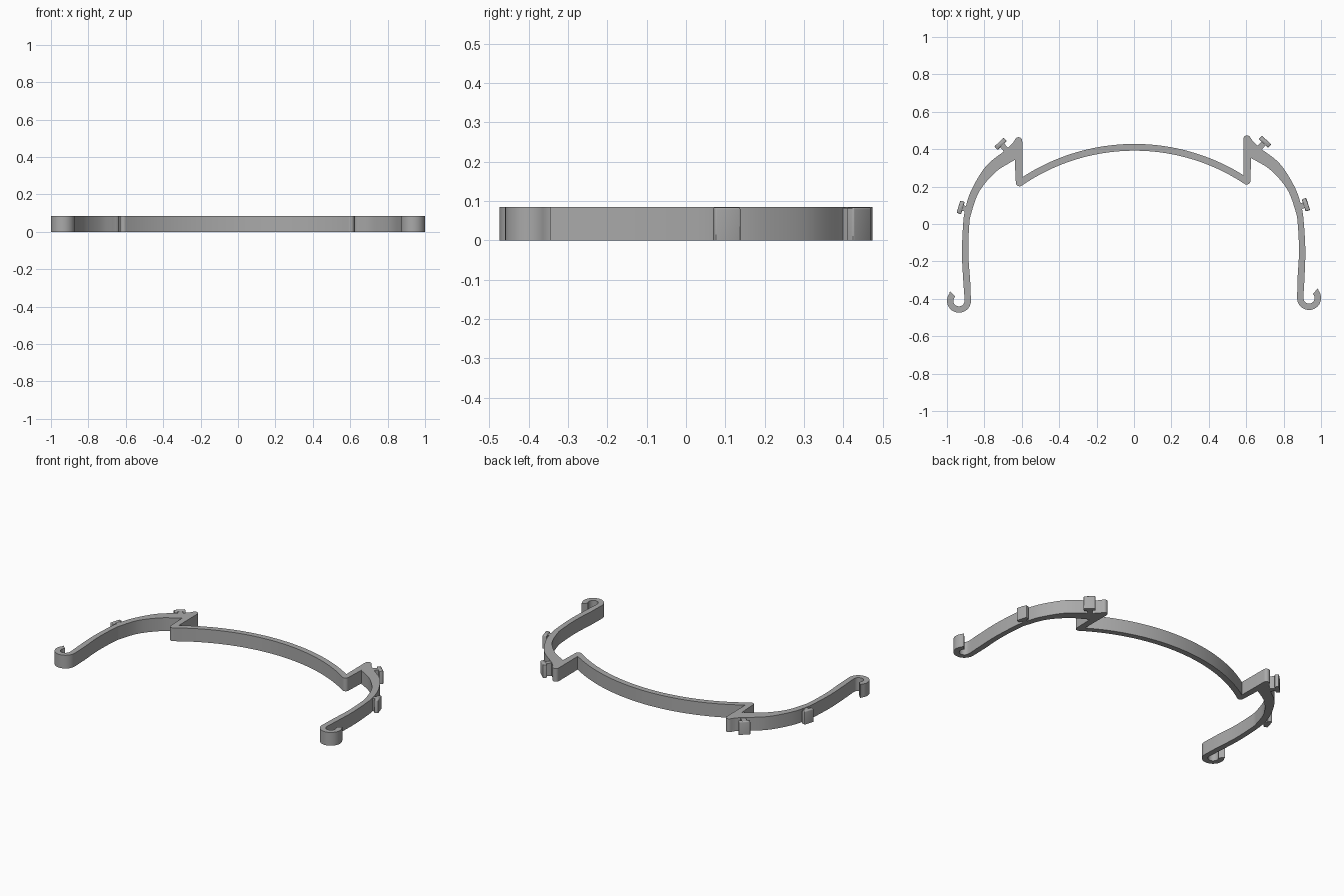
import bpy, bmesh
from math import sin, cos, radians, asin
from mathutils import Matrix, Vector

HEIGHT = 0.085
TILT = Matrix.Translation((-0.003, 0, 0)) @ Matrix.Rotation(radians(0.45), 4, 'Z')

old = bpy.data.objects.get("Cube")
if old:
    bpy.data.objects.remove(old, do_unlink=True)

plastic = bpy.data.materials.new("grey plastic")
plastic.use_nodes = True
GREY = (0.4, 0.4, 0.4, 1)
plastic.diffuse_color = GREY
plastic.node_tree.nodes["Principled BSDF"].inputs["Base Color"].default_value = GREY


def arc(cx, cy, r, start, end, n):
    """Points along a circular arc, angles in degrees."""
    angles = [radians(start + (end - start) * i / n) for i in range(n + 1)]
    return [(cx + r * cos(a), cy + r * sin(a)) for a in angles]


def smooth(points, n=6):
    """Catmull-Rom curve through the points."""
    p = [Vector(q) for q in points]
    p = [2 * p[0] - p[1]] + p + [2 * p[-1] - p[-2]]
    out = []
    for a, b, c, d in zip(p, p[1:], p[2:], p[3:]):
        for i in range(n):
            t = i / n
            out.append(tuple(0.5 * (2 * b + (c - a) * t + (2 * a - 5 * b + 4 * c - d) * t ** 2
                                    + (3 * b - a - 3 * c + d) * t ** 3)))
    return out + [tuple(p[-2])]


def prism(name, outline, height, matrix, top_bevel=0):
    """Flat outline raised to a solid, optionally with a rounded upper rim."""
    bm = bmesh.new()
    base = bm.faces.new([bm.verts.new((x, y, 0)) for x, y in outline])
    top = bmesh.ops.extrude_face_region(bm, geom=[base])["geom"]
    bmesh.ops.translate(bm, vec=(0, 0, height), verts=[v for v in top if isinstance(v, bmesh.types.BMVert)])
    bmesh.ops.recalc_face_normals(bm, faces=bm.faces)
    if top_bevel:
        rim = [e for e in bm.edges if all(v.co.z > height / 2 for v in e.verts)]
        bmesh.ops.bevel(bm, geom=rim, offset=top_bevel, segments=3, profile=0.5, affect='EDGES')
    bm.transform(matrix)
    bmesh.ops.recalc_face_normals(bm, faces=bm.faces)
    mesh = bpy.data.meshes.new(name)
    bm.to_mesh(mesh)
    bm.free()
    mesh.materials.append(plastic)
    obj = bpy.data.objects.new(name, mesh)
    bpy.context.collection.objects.link(obj)
    bpy.ops.object.select_all(action='DESELECT')
    obj.select_set(True)
    bpy.context.view_layer.objects.active = obj
    bpy.ops.object.shade_smooth_by_angle(angle=radians(30))
    return obj


# Forehead band: two concentric arcs
BAND_Y, R_OUT, R_IN = -0.672, 1.100, 1.064
end_out = 90 - asin(0.591 / R_OUT) * 57.2958
end_in = 90 - asin(0.594 / R_IN) * 57.2958
half = arc(0, BAND_Y, R_OUT, 90, end_out, 24)

# Rounded peak of the fold, then outer edge of the temple arm
half += arc(0.611, 0.449, 0.020, 180, 20, 8)
half += smooth([(0.642, 0.437), (0.680, 0.401), (0.786, 0.315), (0.866, 0.186),
                (0.900, 0.080), (0.911, 0.0), (0.918, -0.15), (0.912, -0.30), (0.906, -0.39)])

# Hook curling outward at the arm end
HOOK = (0.936, -0.403)
half += arc(*HOOK, 0.030, 185, 408, 20)
half += [(0.984, -0.352)]
half += arc(*HOOK, 0.064, 38, -180, 24)

# Inner edge of the arm back up to the fold
half += smooth([(0.875, -0.30), (0.884, -0.15), (0.878, 0.0), (0.866, 0.066),
                (0.822, 0.182), (0.735, 0.283), (0.648, 0.339)])
half += [(0.638, 0.343), (0.632, 0.350)]

# Rounded valley of the fold, then inner edge of the band
half += arc(0.607, 0.226, 0.020, 0, -115, 8)
half += arc(0, BAND_Y, R_IN, end_in, 90, 24)

# Mirror the half outline; the two centre points are shared
outline = half + [(-x, y) for x, y in reversed(half[1:-1])]
prism("headband_frame", outline, HEIGHT, TILT)


def box(x0, x1, half_width, r):
    """Rectangle outline with rounded corners."""
    w = half_width - r
    return (arc(x1 - r, w, r, 0, 90, 3) + arc(x0 + r, w, r, 90, 180, 3)
            + arc(x0 + r, -w, r, 180, 270, 3) + arc(x1 - r, -w, r, 270, 360, 3))


# T-shaped visor clips on both arms
CLIPS = {"upper": (0.707, 0.434, 47, 0.060), "lower": (0.923, 0.096, 17, 0.042)}
for side, s in (("left", 1), ("right", -1)):
    for place, (x, y, angle, reach) in CLIPS.items():
        turn = angle if s > 0 else 180 - angle
        where = TILT @ Matrix.Translation((s * x, y, 0)) @ Matrix.Rotation(radians(turn), 4, 'Z')
        prism(f"{side}_{place}_clip_bar", box(-0.0125, 0.0125, 0.034, 0.004), HEIGHT - 0.001, where, 0.006)
        prism(f"{side}_{place}_clip_stem", box(-reach, 0.0, 0.015, 0.001), HEIGHT - 0.003, where)
